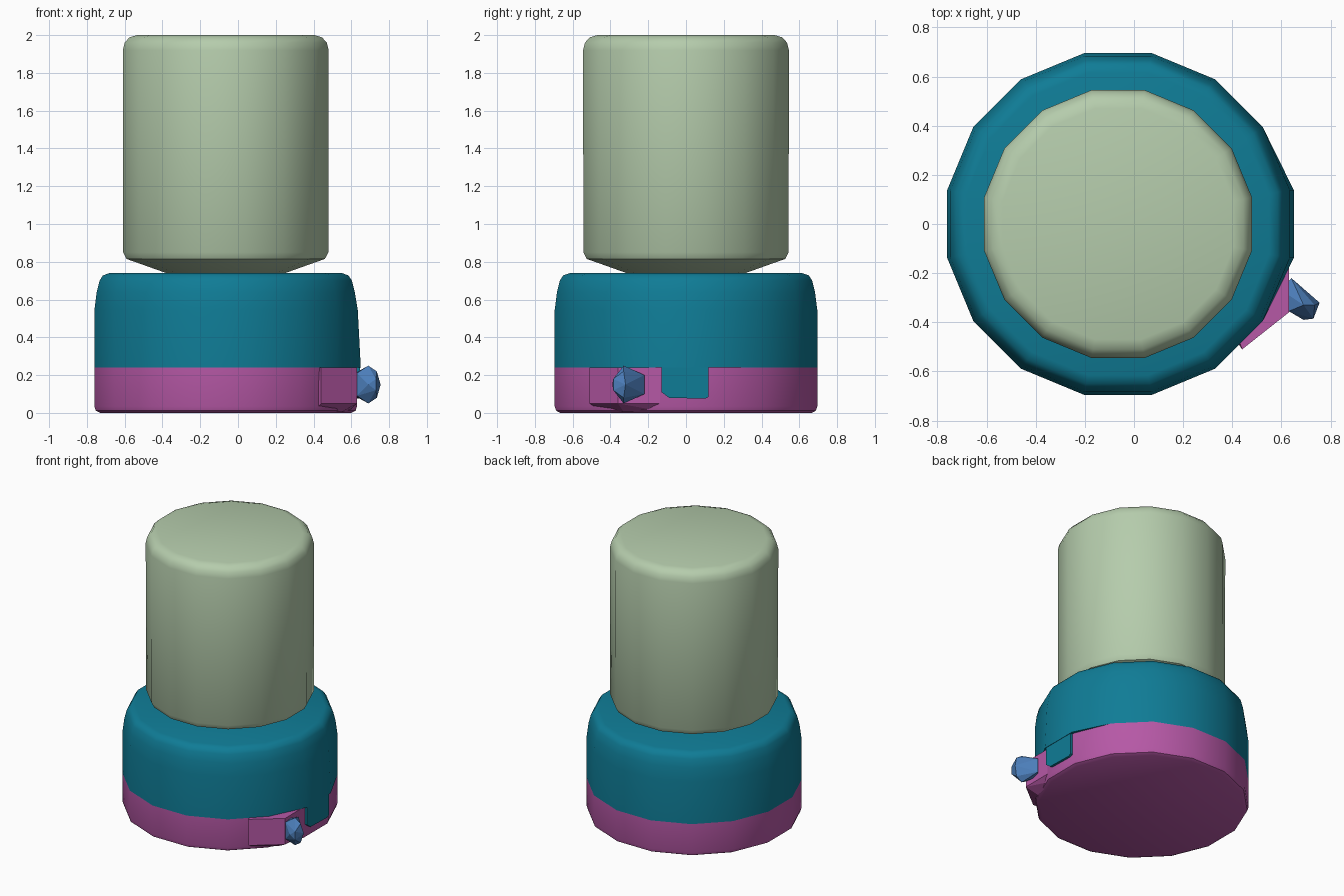
import bpy, bmesh, math

cube = bpy.data.objects.get("Cube")
if cube:
    bpy.data.objects.remove(cube, do_unlink=True)

CX = -0.065   # axis of the round parts
SIDES = 16


def material(name, srgb):
    lin = [((c / 255 + 0.055) / 1.055) ** 2.4 if c > 10 else c / 255 / 12.92 for c in srgb] + [1]
    m = bpy.data.materials.new(name)
    m.use_nodes = True
    m.diffuse_color = lin
    m.node_tree.nodes["Principled BSDF"].inputs["Base Color"].default_value = lin
    return m


def finish(name, bm, mat, smooth=None):
    bmesh.ops.recalc_face_normals(bm, faces=bm.faces)
    me = bpy.data.meshes.new(name)
    bm.to_mesh(me)
    bm.free()
    me.materials.append(mat)
    ob = bpy.data.objects.new(name, me)
    bpy.context.collection.objects.link(ob)
    if smooth:
        bpy.ops.object.select_all(action='DESELECT')
        ob.select_set(True)
        bpy.context.view_layer.objects.active = ob
        bpy.ops.object.shade_smooth_by_angle(angle=math.radians(smooth))
    return ob


def lathe(name, profile, mat, bulge=None):
    """Closed 16-sided turned solid; profile radii are measured to the flats."""
    bm = bmesh.new()
    rings = []
    for r, z in profile:
        ring = []
        for i in range(SIDES):
            a = 2 * math.pi * (i + 0.5) / SIDES
            R = r / math.cos(math.pi / SIDES)
            x = CX + R * math.cos(a)
            if bulge and i in (0, SIDES - 1):
                x += bulge(z)
            ring.append(bm.verts.new((x, R * math.sin(a), z)))
        rings.append(ring)
    for lo, hi in zip(rings, rings[1:]):
        for i in range(SIDES):
            j = (i + 1) % SIDES
            bm.faces.new((lo[i], lo[j], hi[j], hi[i]))
    bm.faces.new(rings[0][::-1])
    bm.faces.new(rings[-1])
    return finish(name, bm, mat, 40)


def hull(name, points, mat, smooth=None):
    bm = bmesh.new()
    for p in points:
        bm.verts.new(p)
    res = bmesh.ops.convex_hull(bm, input=bm.verts)
    loose = [v for v in res["geom_interior"] if isinstance(v, bmesh.types.BMVert)]
    bmesh.ops.delete(bm, geom=loose, context='VERTS')
    return finish(name, bm, mat, smooth)


sage = material("sage green", (181, 204, 172))
teal = material("teal", (15, 124, 150))
magenta = material("magenta", (182, 88, 166))
blue = material("steel blue", (76, 126, 186))

# Tall upper canister with tapered foot and rounded rim
lathe("upper_canister", [(0.30, 0.735), (0.525, 0.815), (0.543, 0.85), (0.545, 1.92),
                         (0.535, 1.96), (0.51, 1.988), (0.47, 2.0)], sage)

# Wide collar, swelling slightly above the tab
lathe("collar", [(0.695, 0.24), (0.695, 0.545), (0.683, 0.64), (0.668, 0.70),
                 (0.65, 0.728), (0.615, 0.74)], teal,
      bulge=lambda z: 0.02 * max(0, (0.62 - z) / 0.38))

# Base ring with a thin bevel underneath
lathe("base_ring", [(0.665, 0.0), (0.688, 0.012), (0.695, 0.035), (0.695, 0.24)], magenta)

# Locking tab hanging from the collar over the base
hull("locking_tab", [(x, y, z) for x in (0.58, 0.647)
                     for y, z in ((-0.13, 0.25), (0.12, 0.25), (0.12, 0.085), (0.10, 0.075),
                                  (-0.09, 0.08), (-0.13, 0.11))], teal)

# Faceted mount swelling from the base behind the knob
hull("knob_mount", [(x, y, z) for x, y in ((0.63, -0.13), (0.63, -0.36), (0.44, -0.51))
                    for z in (0.05, 0.24)] +
     [(0.40, -0.45, 0.01), (0.59, -0.14, 0.01), (0.55, -0.33, 0.005),
      (0.40, -0.40, 0.24), (0.55, -0.14, 0.24)], magenta)

# Small faceted knob, mirrored about its mid height
half = [(0.69, -0.33, 0.10), (0.64, -0.22, 0.05), (0.73, -0.385, 0.03), (0.63, -0.355, 0.06),
        (0.735, -0.33, 0.07), (0.60, -0.27, 0.05), (0.755, -0.32, 0.0), (0.69, -0.39, 0.0)]
hull("knob", [(x, y, 0.15 + s * h) for x, y, h in half for s in ((1, -1) if h else (1,))], blue)
